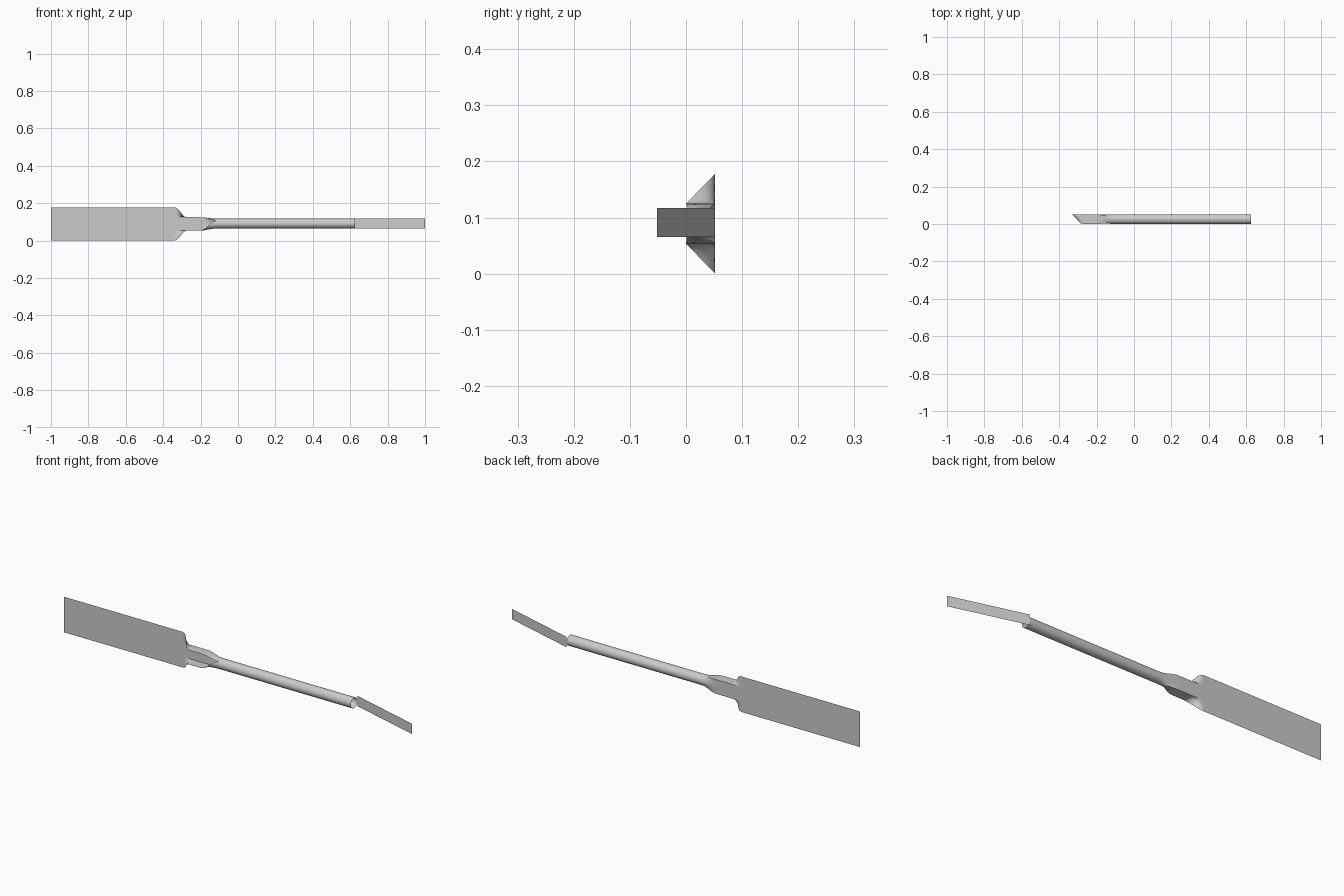
import bpy, bmesh, math

if "Cube" in bpy.data.objects:
    bpy.data.objects.remove(bpy.data.objects["Cube"])

N = 20                      # half the number of strips across the sheet
ZC, BACK, R = 0.09, 0.052, 0.026
HALF = 0.089                # half width of the flat sheet


# Cross-sections of the same sheet: s runs -1..1 across it, result is (y, z)
def flat(s):
    return BACK, ZC - 0.001 + s * HALF


def channel(s):
    a = min(abs(s), 0.4)
    depth = (abs(s) - a) / 0.6 * BACK
    return BACK - depth, ZC - 0.001 + math.copysign(a * HALF, s)


def tube(s):
    ang = s * math.pi - 0.7 * s * s      # seam turned towards the top
    return R + R * math.cos(ang), ZC + 0.001 + R * math.sin(ang)


def mix(f, g, t):
    def section(s):
        (a, b), (c, d) = f(s), g(s)
        return a + (c - a) * t, b + (d - b) * t
    return section


def sheet(name, stations):
    bm = bmesh.new()
    rows = []
    for x, section in stations:
        rows.append([bm.verts.new((x, *section(i / N))) for i in range(-N, N + 1)])
    for p, q in zip(rows, rows[1:]):
        for i in range(2 * N):
            bm.faces.new((p[i], q[i], q[i + 1], p[i + 1]))
    # remove needless divisions inside flat areas
    bmesh.ops.dissolve_limit(bm, angle_limit=0.002, verts=bm.verts, edges=bm.edges)
    bmesh.ops.triangulate(bm, faces=[f for f in bm.faces if len(f.verts) > 4])
    me = bpy.data.meshes.new(name)
    bm.to_mesh(me)
    bm.free()
    ob = bpy.data.objects.new(name, me)
    bpy.context.collection.objects.link(ob)
    bpy.ops.object.select_all(action='DESELECT')
    ob.select_set(True)
    bpy.context.view_layer.objects.active = ob
    bpy.ops.object.shade_smooth_by_angle(angle=math.radians(30))
    return ob


# Flat blade
sheet("blade", [(-1, flat), (-0.342, flat)])

# Neck: blade edges fold forward into a channel, with rounded shoulders
folds = [(-0.342, 0), (-0.33, 0.05), (-0.321, 0.17), (-0.31, 0.41),
         (-0.296, 0.75), (-0.288, 0.9), (-0.28, 0.97), (-0.268, 1)]
sheet("neck", [(x, mix(flat, channel, t)) for x, t in folds] + [(-0.205, channel)])

# Socket: channel rolls up into a tube
rolls = []
for i in range(9):
    u = i / 8
    rolls.append((-0.205 + 0.095 * u, mix(channel, tube, u * u * (3 - 2 * u))))
sheet("socket", rolls)

# Tubular handle
sheet("handle_tube", [(-0.11, tube), (0.625, tube)])

# Thin angled strip at the end of the handle
bm = bmesh.new()
corners = [(0.625, BACK, 0.065), (1, -BACK, 0.065), (1, -BACK, 0.117), (0.625, BACK, 0.117)]
bm.faces.new([bm.verts.new(c) for c in corners])
me = bpy.data.meshes.new("end_strip")
bm.to_mesh(me)
bm.free()
bpy.context.collection.objects.link(bpy.data.objects.new("end_strip", me))
